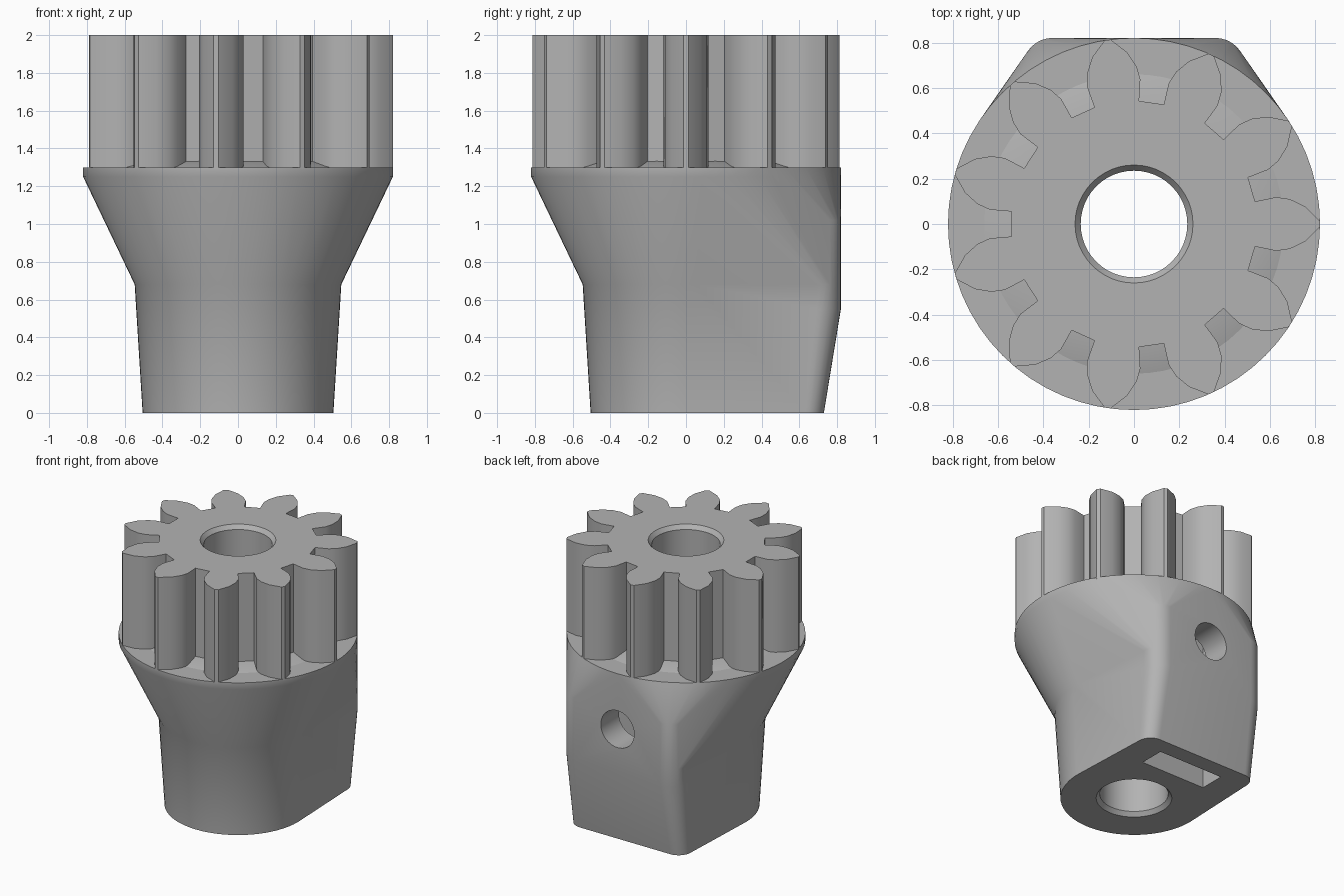
import bpy, bmesh
from math import sin, cos, pi, radians
from mathutils import Matrix

cube = bpy.data.objects.get("Cube")
if cube:
    bpy.data.objects.remove(cube, do_unlink=True)

grey = bpy.data.materials.new("plain_grey")
grey.use_nodes = True
colour = (0.45, 0.45, 0.45, 1)
grey.diffuse_color = colour
grey.node_tree.nodes["Principled BSDF"].inputs["Base Color"].default_value = colour

TEETH = 11
WAIST = 0.68      # height where the flare starts
FLANGE = 1.3      # top of the body
TOP = 2.0


def to_object(bm, name):
    bmesh.ops.recalc_face_normals(bm, faces=bm.faces)
    mesh = bpy.data.meshes.new(name)
    bm.to_mesh(mesh)
    bm.free()
    obj = bpy.data.objects.new(name, mesh)
    bpy.context.collection.objects.link(obj)
    mesh.materials.append(grey)
    return obj


def circle(x, y, r, z, n):
    return [(x + r * cos(2 * pi * i / n), y + r * sin(2 * pi * i / n), z) for i in range(n)]


def corners(x, y, r, z):
    return circle(x, y, r, z, 32) + circle(-x, y, r, z, 32)


def add_hull(bm, points):
    verts = [bm.verts.new(p) for p in points]
    result = bmesh.ops.convex_hull(bm, input=verts)
    loose = [v for v in verts if v.is_valid and not v.link_faces]
    bmesh.ops.delete(bm, geom=loose, context='VERTS')


def lathe(name, profile, n):
    bm = bmesh.new()
    rings = [[bm.verts.new(p) for p in circle(0, 0, r, z, n)] for r, z in profile]
    for a, b in zip(rings, rings[1:]):
        for i in range(n):
            j = (i + 1) % n
            bm.faces.new((a[i], a[j], b[j], b[i]))
    bm.faces.new(rings[0])
    bm.faces.new(rings[-1])
    return to_object(bm, name)


def cut(obj, *cutters):
    bpy.context.view_layer.objects.active = obj
    for c in cutters:
        mod = obj.modifiers.new("cut", 'BOOLEAN')
        mod.operation = 'DIFFERENCE'
        mod.solver = 'EXACT'
        mod.object = c
        bpy.ops.object.modifier_apply(modifier=mod.name)


# Body: lower shank and upper flare, each a hull with the rear boss
bm = bmesh.new()
waist = circle(0, 0, 0.547, WAIST, 64) + corners(0.36, 0.69, 0.13, WAIST)
add_hull(bm, circle(0, 0, 0.505, 0, 64) + corners(0.38, 0.63, 0.1, 0)
         + corners(0.36, 0.69, 0.13, 0.55) + waist)
add_hull(bm, waist + corners(0.36, 0.69, 0.13, 1.02)
         + circle(0, 0, 0.82, 1.25, 64) + circle(0, 0, 0.82, FLANGE, 64))
inner = [f for f in bm.faces if all(abs(v.co.z - WAIST) < 1e-4 for v in f.verts)]
bmesh.ops.delete(bm, geom=inner, context='FACES')
bmesh.ops.remove_doubles(bm, verts=bm.verts, dist=1e-4)
bmesh.ops.dissolve_limit(bm, angle_limit=radians(0.3), verts=bm.verts, edges=bm.edges)
body = to_object(bm, "body")

# Sloped ring at the foot of the teeth
root_cone = lathe("root_cone", [(0.66, FLANGE - 0.02), (0.66, FLANGE), (0.53, 1.335)], 64)

# Toothed gear, drawn gap by gap
half_gap = [(0.54, 0.055), (0.635, 0.063), (0.69, 0.088), (0.745, 0.138), (0.79, 0.218)]
bm = bmesh.new()
outline = []
for k in range(TEETH):
    turn = Matrix.Rotation((k + 0.5) * 2 * pi / TEETH, 3, 'Z')
    for x, y in [(x, -y) for x, y in reversed(half_gap)] + half_gap:
        v = bm.verts.new((x, y, FLANGE - 0.01))
        v.co = turn @ v.co
        outline.append(v)
base = bm.faces.new(outline)
grown = bmesh.ops.extrude_face_region(bm, geom=[base], use_keep_orig=True)
for v in grown["geom"]:
    if isinstance(v, bmesh.types.BMVert):
        v.co.z = TOP
gear = to_object(bm, "gear_teeth")

# Cutters: chamfered bore, nut slot and screw hole
bore = lathe("bore_cutter", [(0.285, -0.03), (0.235, 0.03), (0.235, TOP - 0.03),
                             (0.285, TOP + 0.03)], 48)
bm = bmesh.new()
bmesh.ops.create_cube(bm, size=1, matrix=Matrix.Translation((0, 0.51, 0.55))
                      @ Matrix.Diagonal((0.54, 0.19, 1.2, 1)))
slot = to_object(bm, "nut_slot_cutter")
bm = bmesh.new()
bmesh.ops.create_cone(bm, cap_ends=True, segments=40, radius1=0.14, radius2=0.14, depth=1,
                      matrix=Matrix.Translation((0, 0.6, 0.88)) @ Matrix.Rotation(pi / 2, 4, 'X'))
screw = to_object(bm, "screw_hole_cutter")

cut(body, bore, slot, screw)
cut(root_cone, bore)
cut(gear, bore)
for c in (bore, slot, screw):
    bpy.data.objects.remove(c, do_unlink=True)

# Smooth curves, crisp edges
bpy.ops.object.select_all(action='DESELECT')
for obj in (body, root_cone, gear):
    obj.select_set(True)
bpy.context.view_layer.objects.active = body
bpy.ops.object.shade_smooth_by_angle(angle=radians(28))
